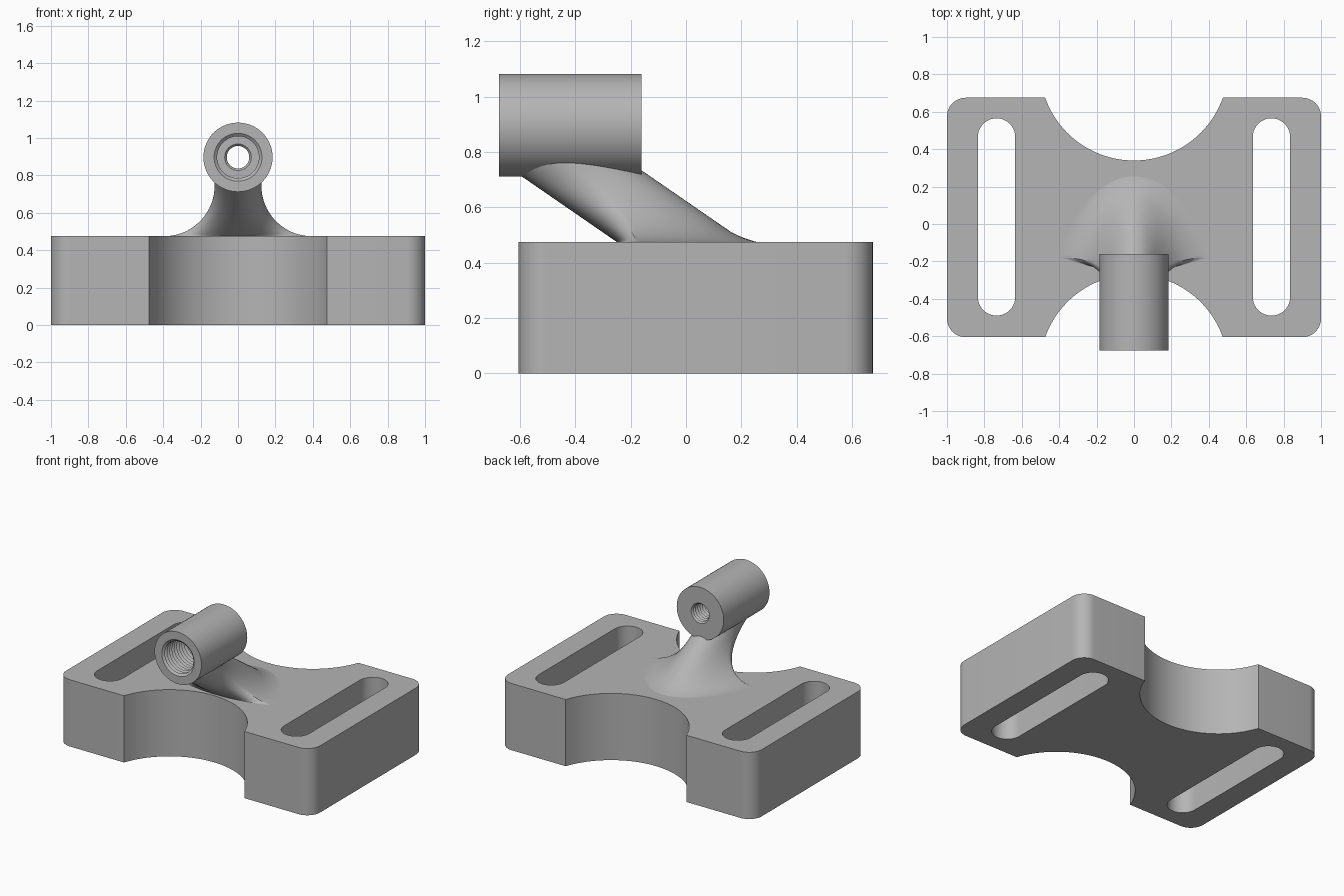
import bpy, bmesh
from math import pi, sin, cos, asin, sqrt

cube = bpy.data.objects.get("Cube")
if cube:
    bpy.data.objects.remove(cube, do_unlink=True)

grey = bpy.data.materials.new("plain grey")
grey.use_nodes = True
grey.diffuse_color = (0.46, 0.46, 0.46, 1)
grey.node_tree.nodes["Principled BSDF"].inputs["Base Color"].default_value = grey.diffuse_color

BASE_TOP = 0.475
FRONT, BACK = -0.605, 0.675


def finish(obj):
    """Weld, fix normals, colour and smooth a mesh object."""
    bm = bmesh.new()
    bm.from_mesh(obj.data)
    bmesh.ops.remove_doubles(bm, verts=bm.verts, dist=0.0001)
    bmesh.ops.recalc_face_normals(bm, faces=bm.faces)
    bm.to_mesh(obj.data)
    bm.free()
    obj.data.materials.clear()
    obj.data.materials.append(grey)
    bpy.ops.object.select_all(action='DESELECT')
    obj.select_set(True)
    bpy.context.view_layer.objects.active = obj
    bpy.ops.object.shade_smooth_by_angle(angle=pi / 6)


def loft(name, rings, closed=False):
    """Skin a list of rings; close into a loop or cap both ends."""
    bm = bmesh.new()
    loops = [[bm.verts.new(p) for p in ring] for ring in rings]
    pairs = list(zip(loops, loops[1:]))
    if closed:
        pairs.append((loops[-1], loops[0]))
    else:
        bm.faces.new(loops[0])
        bm.faces.new(loops[-1])
    for a, b in pairs:
        for i in range(len(a)):
            j = (i + 1) % len(a)
            bm.faces.new((a[i], a[j], b[j], b[i]))
    mesh = bpy.data.meshes.new(name)
    bm.to_mesh(mesh)
    bm.free()
    obj = bpy.data.objects.new(name, mesh)
    bpy.context.collection.objects.link(obj)
    finish(obj)


def arc(cx, cy, r, a0, a1, n):
    return [(cx + r * cos(a0 + (a1 - a0) * i / n), cy + r * sin(a0 + (a1 - a0) * i / n))
            for i in range(n + 1)]


# Base plate: rounded outline with scooped front and back, and two slots
corner, scoop_r, scoop_half = 0.1, 0.504, 0.475
half_angle = asin(scoop_half / scoop_r)
rise = sqrt(scoop_r ** 2 - scoop_half ** 2)
outline = (arc(0, FRONT - rise, scoop_r, pi / 2 + half_angle, pi / 2 - half_angle, 40)
           + arc(1 - corner, FRONT + corner, corner, -pi / 2, 0, 12)
           + arc(1 - corner, BACK - corner, corner, 0, pi / 2, 12)
           + arc(0, BACK + rise, scoop_r, -pi / 2 + half_angle, -pi / 2 - half_angle, 40)
           + arc(corner - 1, BACK - corner, corner, pi / 2, pi, 12)
           + arc(corner - 1, FRONT + corner, corner, pi, 1.5 * pi, 12))
splines = [outline]
for side in (-1, 1):
    splines.append(arc(side * 0.735, 0.465, 0.1, 0, pi, 20)
                   + arc(side * 0.735, -0.39, 0.1, pi, 2 * pi, 20))

curve = bpy.data.curves.new("base_plate", 'CURVE')
curve.dimensions = '2D'
curve.fill_mode = 'BOTH'
curve.extrude = BASE_TOP / 2
for points in splines:
    spline = curve.splines.new('POLY')
    spline.points.add(len(points) - 1)
    for p, (x, y) in zip(spline.points, points):
        p.co = (x, y, 0, 1)
    spline.use_cyclic_u = True
base = bpy.data.objects.new("base_plate", curve)
bpy.context.collection.objects.link(base)
bpy.ops.object.select_all(action='DESELECT')
base.select_set(True)
bpy.context.view_layer.objects.active = base
bpy.ops.object.convert(target='MESH')
base = bpy.context.view_layer.objects.active
for v in base.data.vertices:
    v.co.z += BASE_TOP / 2
finish(base)


# Barrel: turned profile with a wide threaded bore and a narrow threaded hole
def thread(y0, y1, r_minor, r_major, turns):
    step = (y1 - y0) / turns
    points = []
    for i in range(turns):
        points += [(r_major, y0 + i * step), (r_minor, y0 + (i + 0.5) * step)]
    return points + [(r_major, y1)]


profile = ([(0.185, -0.16), (0.185, -0.675)]
           + thread(-0.675, -0.38, 0.112, 0.128, 11)
           + thread(-0.38, -0.16, 0.06, 0.071, 9))
SEGS = 64
loft("barrel", [[(r * cos(2 * pi * i / SEGS), y, 0.897 + r * sin(2 * pi * i / SEGS))
                 for i in range(SEGS)] for r, y in profile], closed=True)

# Neck: leaning column that flares sideways into the base
HEIGHT, FLARE, LEAN = 0.29, 0.27, 1.45


def neck_ring(t, z):
    k = max(FLARE - t, 0)
    width = 0.125 + FLARE - sqrt(FLARE ** 2 - k ** 2)
    edge = -0.18 - 0.36 * t - 1.9 * t * t
    front = max(-0.25 - LEAN * t, -0.66)
    back = 0.215 - LEAN * t + 0.04 * max(0, 1 - t / 0.04) ** 2
    low = 1 - t / HEIGHT
    ring = []
    for i in range(SEGS):
        a = 2 * pi * i / SEGS
        s = sin(a)
        if s >= 0:
            y = edge + (back - edge) * s ** (1 + 0.4 * low)
        else:
            y = edge + (front - edge) * (-s) ** (1 + low)
        ring.append((width * cos(a), y, z))
    return ring


STEPS = 28
heights = [HEIGHT * (i / STEPS) ** 2 for i in range(STEPS + 1)]
loft("neck", [neck_ring(0, BASE_TOP - 0.05)]
     + [neck_ring(t, BASE_TOP + t) for t in heights])
